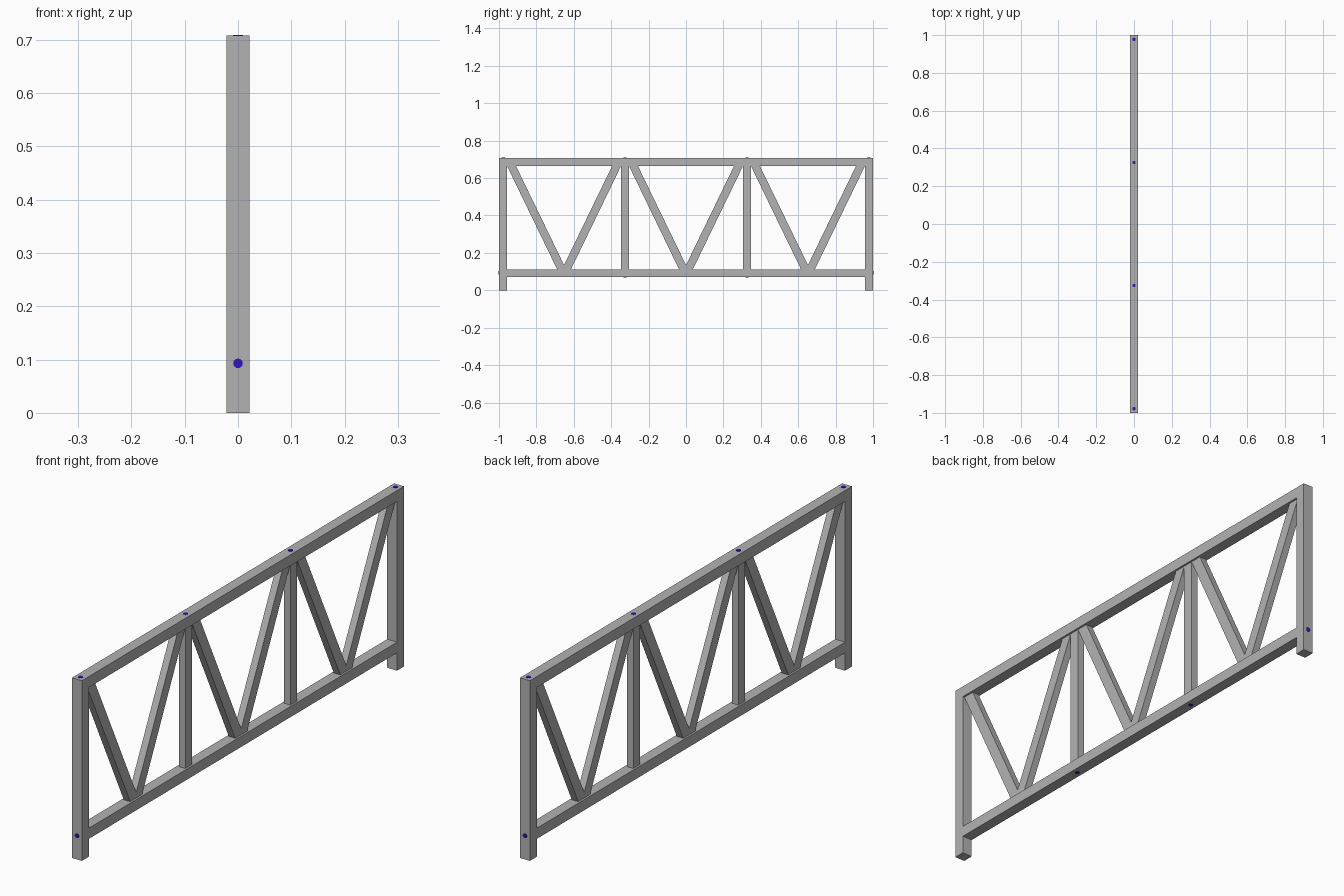
import bpy, bmesh, math
from mathutils import Matrix, Vector

if "Cube" in bpy.data.objects:
    bpy.data.objects.remove(bpy.data.objects["Cube"], do_unlink=True)


def material(name, color):
    m = bpy.data.materials.new(name)
    m.use_nodes = True
    m.diffuse_color = color
    m.node_tree.nodes["Principled BSDF"].inputs["Base Color"].default_value = color
    return m


STEEL = material("steel_grey", (0.45, 0.45, 0.45, 1))
BLUE = material("marker_blue", (0.035, 0.006, 0.55, 1))

T = 0.043            # chord and post thickness
WEB = 0.028          # depth of the inner bars
TOP, HEIGHT = 0.665, 0.708
LOW, SEAT = 0.07, 0.112
PITCH = 0.652        # spacing of the bays


def finish(name, bm, mat):
    bmesh.ops.recalc_face_normals(bm, faces=bm.faces[:])
    me = bpy.data.meshes.new(name)
    bm.to_mesh(me)
    bm.free()
    me.materials.append(mat)
    ob = bpy.data.objects.new(name, me)
    bpy.context.scene.collection.objects.link(ob)
    return ob


def bar(name, profile, depth):
    """Extrude a side outline of (y, z) points evenly about x = 0."""
    bm = bmesh.new()
    face = bm.faces.new([bm.verts.new((-depth / 2, y, z)) for y, z in profile])
    new = bmesh.ops.extrude_face_region(bm, geom=[face])["geom"]
    verts = [v for v in new if isinstance(v, bmesh.types.BMVert)]
    bmesh.ops.translate(bm, verts=verts, vec=(depth, 0, 0))
    return finish(name, bm, STEEL)


def box(name, y0, y1, z0, z1, depth):
    return bar(name, [(y0, z0), (y1, z0), (y1, z1), (y0, z1)], depth)


def marker(name, pos, normal):
    """Small round disc lying on a surface."""
    bm = bmesh.new()
    turn = Vector((0, 0, 1)).rotation_difference(Vector(normal)).to_matrix().to_4x4()
    bmesh.ops.create_cone(bm, cap_ends=True, segments=16, radius1=0.009,
                          radius2=0.009, depth=0.003,
                          matrix=Matrix.Translation(pos) @ turn)
    return finish(name, bm, BLUE)


# Chords
box("top_chord", -1, 1, TOP, HEIGHT, T)
box("bottom_chord", T - 1, 1 - T, LOW, SEAT, T)

# Posts
for s, side in ((-1, "front"), (1, "back")):
    a, b = sorted((s, s * (1 - T)))
    box(side + "_end_post", a, b, 0, TOP, T)
    c = s * PITCH / 2
    box(side + "_inner_post", c - T / 2, c + T / 2, SEAT, TOP, WEB)

# Diagonal pairs, mitred together at the foot of each bay
outer_top, inner_top, foot = 0.305, 0.257, 0.037
meet = SEAT + 0.023
for i, bay in enumerate(("front", "middle", "back")):
    c = (i - 1) * PITCH
    for s, lean in ((-1, "front"), (1, "back")):
        outline = [(0, SEAT), (foot, SEAT), (outer_top, TOP), (inner_top, TOP), (0, meet)]
        bar(f"{bay}_bay_{lean}_diagonal", [(c + s * y, z) for y, z in outline], WEB)

# Connection markers
for i in range(4):
    y = (i - 1.5) * PITCH
    marker(f"top_marker_{i + 1}", (0, y, HEIGHT), (0, 0, 1))
for s, side in ((-1, "front"), (1, "back")):
    marker(side + "_end_marker", (0, s, 0.093), (0, s, 0))
    marker(side + "_bottom_marker", (0, s * PITCH / 2, LOW), (0, 0, -1))
